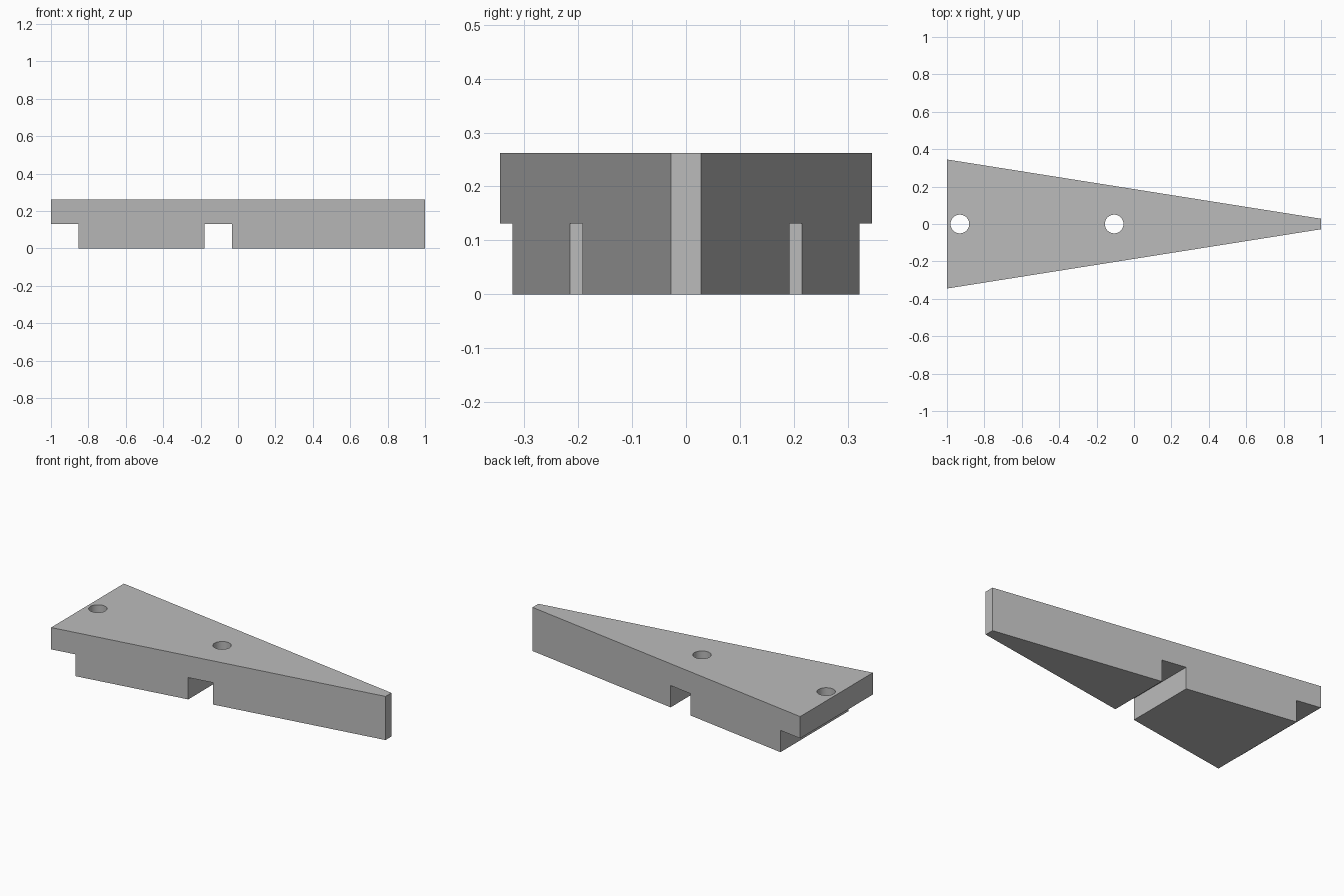
import bpy
import bmesh

cube = bpy.data.objects.get("Cube")
if cube:
    bpy.data.objects.remove(cube, do_unlink=True)

HEIGHT = 0.262
WIDE, NARROW = 0.345, 0.028      # half widths at the two ends
NOTCH_TOP = 0.131
HOLE_RADIUS = 0.05

grey = bpy.data.materials.new("plain_grey")
grey.use_nodes = True
colour = (0.5, 0.5, 0.5, 1)
grey.diffuse_color = colour
grey.node_tree.nodes["Principled BSDF"].inputs["Base Color"].default_value = colour


def prism(name, outline, z0, z1):
    """Extrude a flat outline from z0 up to z1."""
    bm = bmesh.new()
    face = bm.faces.new([bm.verts.new((x, y, z0)) for x, y in outline])
    top = bmesh.ops.extrude_face_region(bm, geom=[face])["geom"]
    verts = [v for v in top if isinstance(v, bmesh.types.BMVert)]
    bmesh.ops.translate(bm, verts=verts, vec=(0, 0, z1 - z0))
    bmesh.ops.recalc_face_normals(bm, faces=bm.faces)
    mesh = bpy.data.meshes.new(name)
    bm.to_mesh(mesh)
    bm.free()
    mesh.materials.append(grey)
    obj = bpy.data.objects.new(name, mesh)
    bpy.context.collection.objects.link(obj)
    return obj


def cut(target, cutter):
    """Subtract the cutter and remove it afterwards."""
    cutter.hide_render = True
    mod = target.modifiers.new(cutter.name, "BOOLEAN")
    mod.operation = "DIFFERENCE"
    mod.solver = "EXACT"
    mod.object = cutter
    bpy.context.view_layer.objects.active = target
    bpy.ops.object.modifier_apply(modifier=mod.name)
    bpy.data.objects.remove(cutter, do_unlink=True)


# Tapered wedge body
wedge = prism("wedge_body", [(-1, -WIDE), (1, -NARROW), (1, NARROW), (-1, WIDE)], 0, HEIGHT)

# End step and cross slot in the underside
for name, x0, x1 in (("end_step", -1.1, -0.853), ("cross_slot", -0.18, -0.032)):
    cut(wedge, prism(name, [(x0, -1), (x1, -1), (x1, 1), (x0, 1)], -0.1, NOTCH_TOP))

# Round through holes above the two notches
for name, x in (("end_hole", -0.931), ("slot_hole", -0.106)):
    bpy.ops.mesh.primitive_cylinder_add(vertices=48, radius=HOLE_RADIUS, depth=1,
                                        location=(x, 0, HEIGHT / 2))
    drill = bpy.context.object
    drill.name = name
    drill.data.materials.append(grey)
    cut(wedge, drill)

# Smooth hole walls, crisp edges elsewhere
bpy.ops.object.select_all(action="DESELECT")
wedge.select_set(True)
bpy.context.view_layer.objects.active = wedge
bpy.ops.object.shade_smooth_by_angle()
